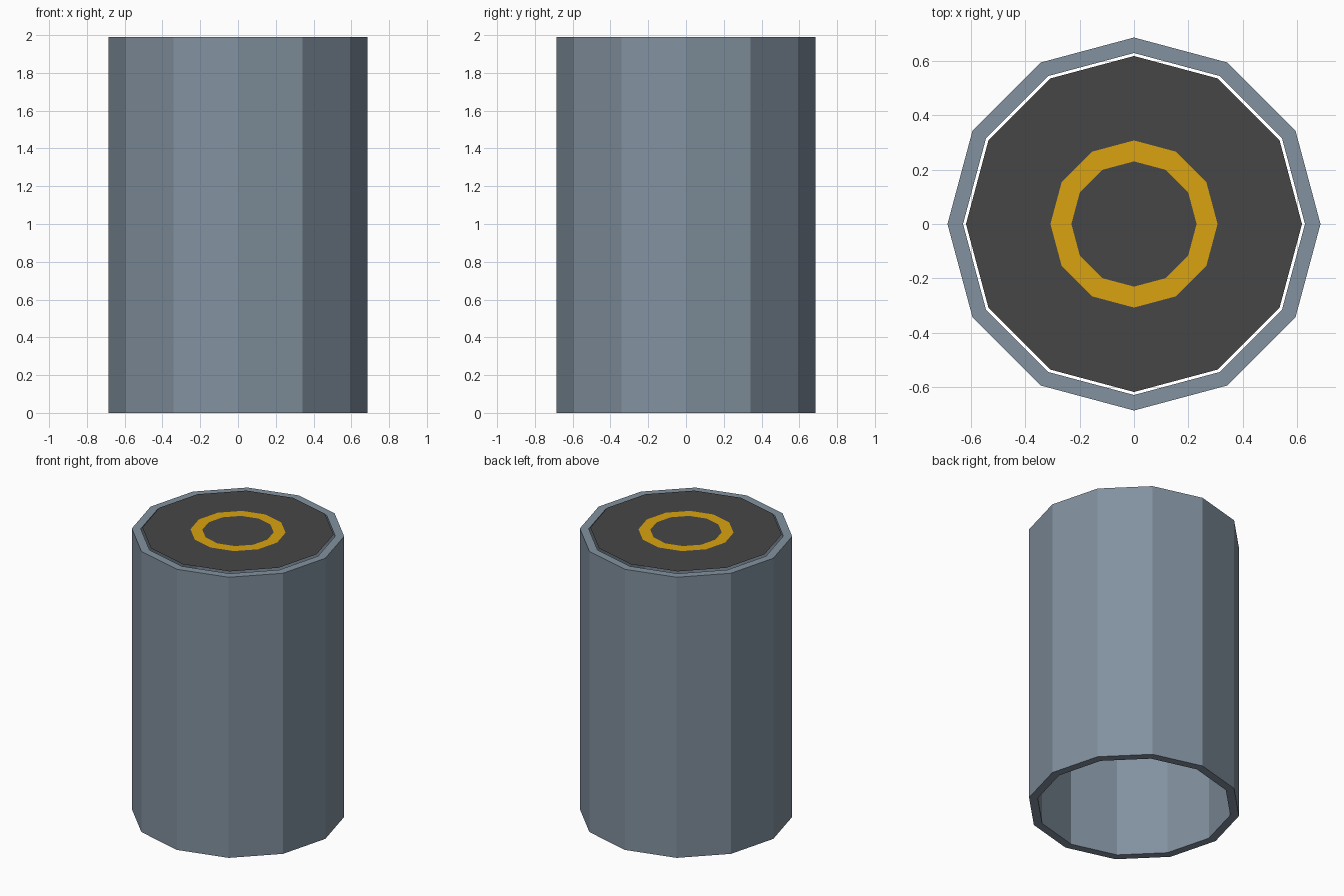
import bpy
import bmesh
import math

SIDES = 12

if "Cube" in bpy.data.objects:
    bpy.data.objects.remove(bpy.data.objects["Cube"], do_unlink=True)


def make_material(name, srgb):
    linear = [((c / 255 + 0.055) / 1.055) ** 2.4 for c in srgb]
    mat = bpy.data.materials.new(name)
    mat.use_nodes = True
    mat.diffuse_color = (*linear, 1)
    mat.node_tree.nodes["Principled BSDF"].inputs["Base Color"].default_value = (*linear, 1)
    return mat


def ring(bm, radius, z):
    steps = [2 * math.pi * i / SIDES for i in range(SIDES)]
    return [bm.verts.new((radius * math.cos(a), radius * math.sin(a), z)) for a in steps]


def bridge(bm, a, b, index=0):
    for i in range(SIDES):
        j = (i + 1) % SIDES
        bm.faces.new((a[i], a[j], b[j], b[i])).material_index = index


def finish(bm, name, materials):
    mesh = bpy.data.meshes.new(name)
    bm.to_mesh(mesh)
    bm.free()
    for mat in materials:
        mesh.materials.append(mat)
    obj = bpy.data.objects.new(name, mesh)
    bpy.context.collection.objects.link(obj)
    return obj


slate = make_material("slate blue metal", (130, 145, 159))
charcoal = make_material("charcoal", (70, 70, 70))
amber = make_material("amber", (217, 162, 16))

# Hollow tube, open at both ends
bm = bmesh.new()
profile = [(0.685, 0), (0.685, 1.99), (0.628, 1.99), (0.628, 0)]
loops = [ring(bm, r, z) for r, z in profile]
for k in range(4):
    bridge(bm, loops[k], loops[(k + 1) % 4])
finish(bm, "tube", [slate])

# Flat end cap with a painted band, floating just clear of the tube wall
bm = bmesh.new()
loops = [ring(bm, r, 2.0) for r in (0.617, 0.307, 0.23)]
bridge(bm, loops[0], loops[1], 0)
bridge(bm, loops[1], loops[2], 1)
bm.faces.new(loops[2]).material_index = 0
finish(bm, "end_cap", [charcoal, amber])
